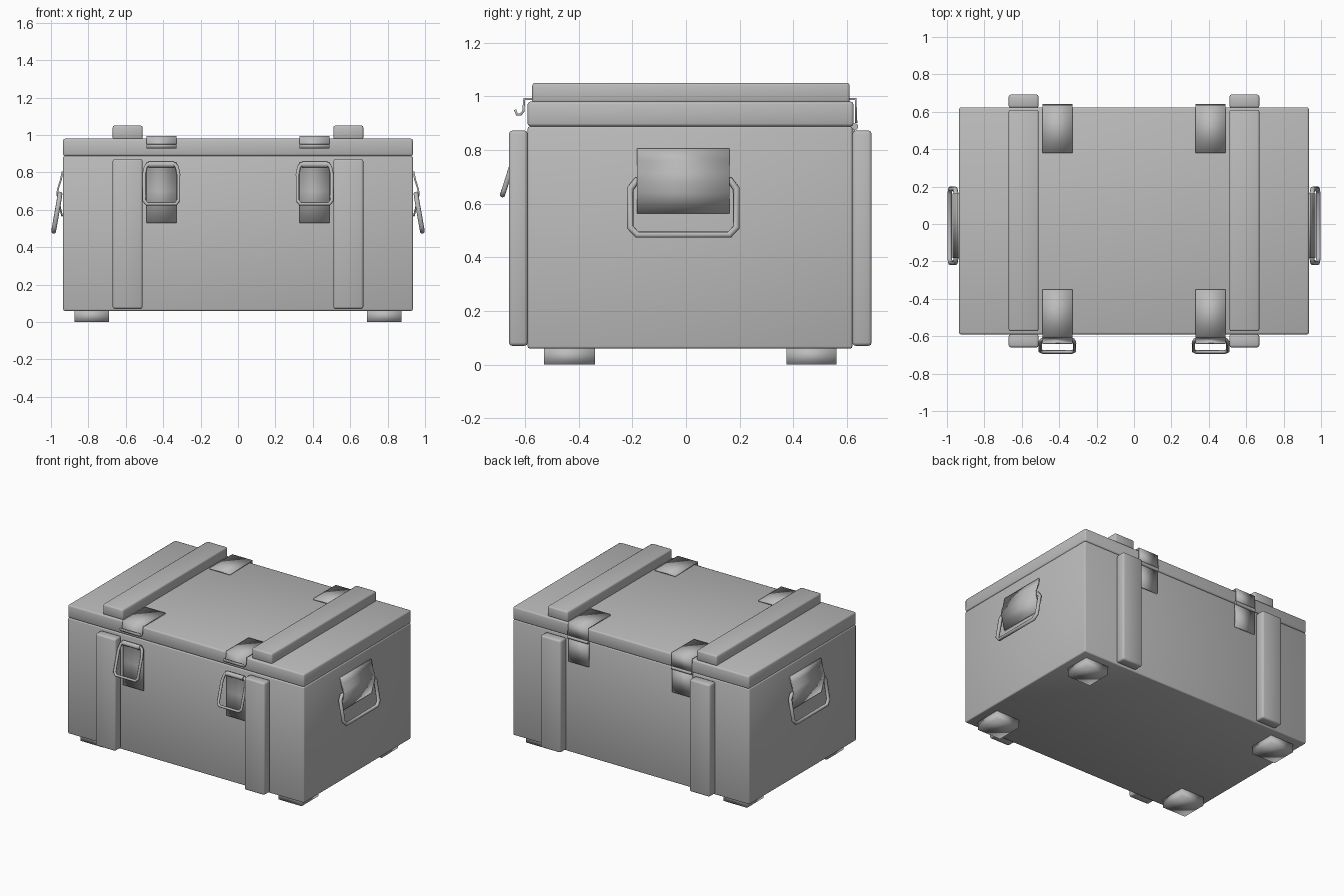
import bpy
import bmesh
from mathutils import Vector

old = bpy.data.objects.get("Cube")
if old:
    bpy.data.objects.remove(old, do_unlink=True)

GREY = (0.5, 0.5, 0.5, 1.0)
mat = bpy.data.materials.new("plain grey")
mat.use_nodes = True
mat.diffuse_color = GREY
mat.node_tree.nodes["Principled BSDF"].inputs["Base Color"].default_value = GREY


def add(name, bm):
    """Turn a bmesh into a smooth shaded object."""
    for f in bm.faces:
        f.smooth = True
    me = bpy.data.meshes.new(name)
    bm.to_mesh(me)
    bm.free()
    me.materials.append(mat)
    ob = bpy.data.objects.new(name, me)
    bpy.context.collection.objects.link(ob)
    return ob


def box(name, x, y, z, bevel=0.0):
    """Box given by its x, y and z ranges."""
    bm = bmesh.new()
    bmesh.ops.create_cube(bm, size=1)
    for v in bm.verts:
        v.co = Vector([(a + b) / 2 + c * (b - a) for (a, b), c in zip((x, y, z), v.co)])
    ob = add(name, bm)
    if bevel:
        mod = ob.modifiers.new("rounded edges", "BEVEL")
        mod.width = bevel
        mod.segments = 2
    return ob


def strip(name, path, width, thickness=0.009):
    """Bent sheet metal: a path swept along the width vector."""
    bm = bmesh.new()
    half = Vector(width) / 2
    rows = [(bm.verts.new(Vector(p) - half), bm.verts.new(Vector(p) + half)) for p in path]
    for (a, b), (c, d) in zip(rows, rows[1:]):
        bm.faces.new((a, b, d, c))
    bmesh.ops.recalc_face_normals(bm, faces=bm.faces)
    ob = add(name, bm)
    mod = ob.modifiers.new("sheet thickness", "SOLIDIFY")
    mod.thickness = thickness
    mod.offset = 0
    return ob


def wire(name, points, radius, cyclic=True):
    """Round bar following the points."""
    cu = bpy.data.curves.new(name, "CURVE")
    cu.dimensions = "3D"
    cu.bevel_depth = radius
    cu.bevel_resolution = 2
    cu.use_fill_caps = True
    sp = cu.splines.new("POLY")
    sp.points.add(len(points) - 1)
    for p, co in zip(sp.points, points):
        p.co = (*co, 1)
    sp.use_cyclic_u = cyclic
    cu.materials.append(mat)
    ob = bpy.data.objects.new(name, cu)
    bpy.context.collection.objects.link(ob)
    bpy.ops.object.select_all(action="DESELECT")
    ob.select_set(True)
    bpy.context.view_layer.objects.active = ob
    bpy.ops.object.convert(target="MESH")
    bpy.ops.object.shade_smooth()


# Chest body and lid
FRONT, BACK, SIDE = -0.59, 0.62, 0.935
box("chest_body", (-SIDE, SIDE), (FRONT, BACK), (0.06, 0.888), 0.008)
box("chest_lid", (-SIDE, SIDE), (FRONT, BACK + 0.004), (0.888, 0.98), 0.01)

for s, label in ((1, "left"), (-1, "right")):
    # Wooden battens on the front, back and lid
    bx = sorted((s * 0.51, s * 0.67))
    box(label + "_front_batten", bx, (-0.66, FRONT), (0.07, 0.872), 0.012)
    box(label + "_back_batten", bx, (BACK, 0.692), (0.07, 0.872), 0.012)
    box(label + "_lid_batten", bx, (-0.573, 0.61), (0.975, 1.05), 0.01)

    # Feet
    fx = sorted((s * 0.69, s * 0.875))
    box(label + "_front_foot", fx, (-0.53, -0.34), (0, 0.065))
    box(label + "_back_foot", fx, (0.375, 0.56), (0, 0.065))

    # Front latch: lid hook, body plate, barrel and swinging loop
    cx = s * 0.41
    wide = (0.16, 0, 0)
    hook = [(-0.35, 0.988), (-0.603, 0.99), (-0.606, 0.945), (-0.616, 0.932),
            (-0.63, 0.932), (-0.637, 0.95)]
    strip(label + "_latch_hook", [(cx, y, z) for y, z in hook], wide)
    strip(label + "_latch_plate", [(cx, -0.595, 0.53), (cx, -0.595, 0.7),
                                   (cx, -0.597, 0.82), (cx, -0.612, 0.85)], wide)
    wire(label + "_latch_barrel", [(cx - 0.068, -0.615, 0.842), (cx + 0.068, -0.615, 0.842)],
         0.017, False)
    side = [(0.07, -0.614, 0.845), (0.084, -0.62, 0.828), (0.092, -0.634, 0.79),
            (0.092, -0.678, 0.65), (0.078, -0.684, 0.632)]
    loop = [(cx + x, y, z) for x, y, z in side] + [(cx - x, y, z) for x, y, z in side[::-1]]
    wire(label + "_latch_loop", loop, 0.01)

    # Back hinge: lid leaf, barrel and body leaf
    strip(label + "_hinge_lid_leaf", [(cx, 0.38, 0.988), (cx, 0.632, 0.99), (cx, 0.634, 0.9)], wide)
    wire(label + "_hinge_barrel", [(cx - 0.08, 0.629, 0.887), (cx + 0.08, 0.629, 0.887)],
         0.013, False)
    strip(label + "_hinge_body_leaf", [(cx, 0.625, 0.885), (cx, 0.625, 0.71)], wide)

    # Side handle: bent plate holding a drop loop
    cy = -0.01
    plate = [(0.938, 0.805), (0.947, 0.76), (0.963, 0.71), (0.967, 0.685),
             (0.958, 0.64), (0.94, 0.565)]
    strip(label + "_handle_plate", [(s * x, cy, z) for x, z in plate], (0, 0.345, 0))
    grip = [(0.952, 0.175, 0.685), (0.956, 0.198, 0.655), (0.981, 0.198, 0.512),
            (0.986, 0.172, 0.484)]
    ring = [(s * x, cy + y, z) for x, y, z in grip] + [(s * x, cy - y, z) for x, y, z in grip[::-1]]
    wire(label + "_handle_loop", ring, 0.013)
